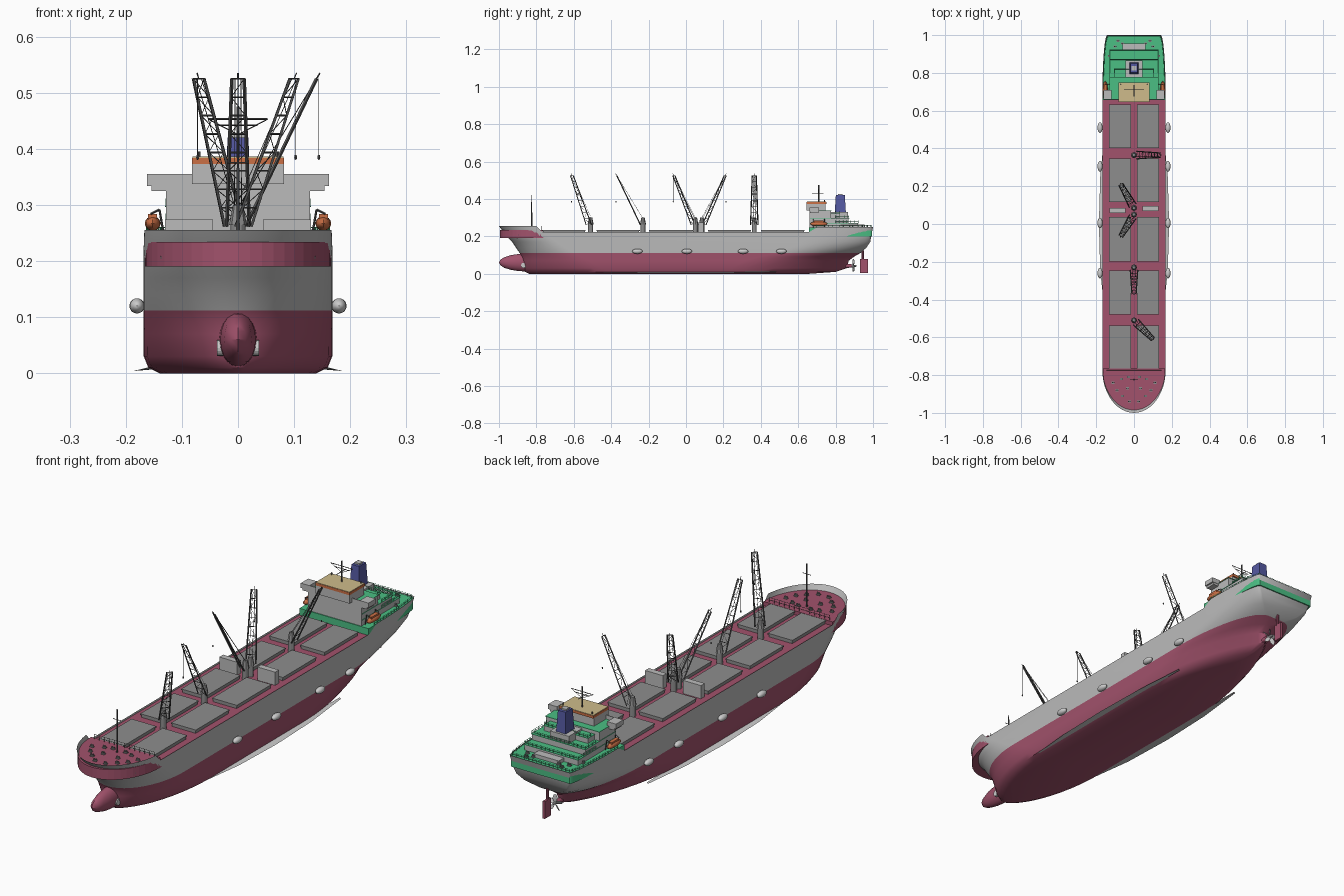
import bpy, bmesh, math
from mathutils import Vector, Matrix

if "Cube" in bpy.data.objects:
    bpy.data.objects.remove(bpy.data.objects["Cube"])

def mat(name, c):
    m = bpy.data.materials.new(name)
    m.diffuse_color = (*c, 1)
    m.use_nodes = True
    m.node_tree.nodes["Principled BSDF"].inputs["Base Color"].default_value = m.diffuse_color
    return m

MAROON = mat("maroon", (0.36, 0.085, 0.15))
GREEN = mat("green", (0.07, 0.52, 0.23))
ORANGE = mat("orange", (0.60, 0.16, 0.06))
TAN = mat("tan", (0.62, 0.50, 0.26))
BLUE = mat("blue", (0.09, 0.10, 0.36))
GREY = mat("hull_grey", (0.5, 0.5, 0.5))
DARK = mat("dark_grey", (0.10, 0.10, 0.10))
HATCH = mat("hatch_grey", (0.27, 0.27, 0.27))

def finish(name, bm, *mats, smooth=False):
    bmesh.ops.recalc_face_normals(bm, faces=bm.faces[:])
    me = bpy.data.meshes.new(name)
    bm.to_mesh(me)
    bm.free()
    for m in mats:
        me.materials.append(m)
    ob = bpy.data.objects.new(name, me)
    bpy.context.collection.objects.link(ob)
    if smooth:
        bpy.context.view_layer.objects.active = ob
        ob.select_set(True)
        bpy.ops.object.shade_smooth_by_angle(angle=math.radians(35))
        ob.select_set(False)
    return ob

def box(bm, x0, x1, y0, y1, z0, z1):
    m = Matrix.Translation(((x0+x1)/2, (y0+y1)/2, (z0+z1)/2)) @ Matrix.Diagonal((x1-x0, y1-y0, z1-z0, 1))
    bmesh.ops.create_cube(bm, size=1, matrix=m)

def bar(bm, a, b, r, r2=None, n=4):
    a, b = Vector(a), Vector(b)
    d = b - a
    m = Matrix.Translation((a+b)/2) @ d.to_track_quat('Z', 'Y').to_matrix().to_4x4()
    bmesh.ops.create_cone(bm, cap_ends=True, segments=n, radius1=r, radius2=r if r2 is None else r2, depth=d.length, matrix=m)

def ball(bm, c, r, u=16, v=10):
    bmesh.ops.create_uvsphere(bm, u_segments=u, v_segments=v, radius=1, matrix=Matrix.Translation(c) @ Matrix.Diagonal((*r, 1)))

def prism(bm, pts, z0, z1):
    lo = [bm.verts.new((x, y, z0)) for x, y in pts]
    hi = [bm.verts.new((x, y, z1)) for x, y in pts]
    bm.faces.new(lo)
    bm.faces.new(hi)
    for i in range(len(pts)):
        j = (i+1) % len(pts)
        bm.faces.new((lo[i], lo[j], hi[j], hi[i]))

def rail(bm, pts, h=0.013, step=0.02):
    for a, b in zip(pts, pts[1:]):
        a, b = Vector(a), Vector(b)
        n = max(1, round((b-a).length/step))
        for i in range(n+1):
            p = a.lerp(b, i/n)
            bar(bm, p, p + Vector((0, 0, h)), 0.0011)
        for k in (0.5, 1):
            o = Vector((0, 0, h*k))
            bar(bm, a+o, b+o, 0.0008)

# Hull waterlines: z, half beam, bow y, bow run, bow power, stern y, stern run, stern power, transom half width
LEVELS = [(0.000, 0.140, -0.84, 0.45, 1.3, 0.66, 0.45, 1.4, 0),
          (0.010, 0.160, -0.86, 0.45, 1.2, 0.80, 0.58, 1.7, 0),
          (0.030, 0.168, -0.87, 0.42, 1.1, 0.86, 0.62, 1.7, 0),
          (0.070, 0.168, -0.875, 0.36, 1.0, 0.87, 0.55, 1.4, 0.004),
          (0.092, 0.168, -0.88, 0.32, 1.0, 0.90, 0.50, 1.1, 0.01),
          (0.112, 0.168, -0.89, 0.29, 1.0, 0.935, 0.45, 1.0, 0.04),
          (0.140, 0.168, -0.91, 0.26, 1.0, 0.965, 0.40, 1.0, 0.09),
          (0.170, 0.168, -0.93, 0.24, 1.0, 0.985, 0.36, 1.0, 0.118),
          (0.200, 0.168, -0.96, 0.22, 1.0, 0.99, 0.34, 1.0, 0.132),
          (0.224, 0.168, -1.00, 0.23, 1.0, 1.00, 0.34, 1.0, 0.142)]
N = 12

def waterline(z, hb, by, br, bp, sy, sr, sp, w, sheer=False):
    half = [k/N*math.pi/2 for k in range(N+1)]
    pts = [(hb*math.sin(a)**bp, by + br*(1-math.cos(a))) for a in half]
    pts += [(w + (hb-w)*math.sin(a)**sp, sy - sr*(1-math.cos(a))) for a in reversed(half)]
    out = []
    for x, y in pts:
        up = 0
        if sheer:
            up = 0.031*min(1, max(0, (-0.77-y)/0.03)) + 0.026*min(1, max(0, (y-0.66)/0.02))
        out.append((x, y, z+up))
    return out

rows = [waterline(*l, sheer=(i == len(LEVELS)-1)) for i, l in enumerate(LEVELS)]
bm = bmesh.new()
side = {s: [[bm.verts.new((s*x, y, z)) for x, y, z in r] for r in rows] for s in (1, -1)}
for i in range(len(rows)-1):
    under = 1 if LEVELS[i][0] < 0.11 else 0
    for s in (1, -1):
        for k in range(2*N+1):
            g = side[s]
            bm.faces.new((g[i][k], g[i][k+1], g[i+1][k+1], g[i+1][k])).material_index = under
    bm.faces.new((side[1][i][-1], side[-1][i][-1], side[-1][i+1][-1], side[1][i+1][-1])).material_index = under
for k in range(2*N+1):
    bm.faces.new((side[1][0][k], side[1][0][k+1], side[-1][0][k+1], side[-1][0][k])).material_index = 1
bmesh.ops.remove_doubles(bm, verts=bm.verts[:], dist=0.0002)
finish("hull", bm, GREY, MAROON, smooth=True)

# Bulbous bow with thruster discs
bm = bmesh.new()
ball(bm, (0, -0.85, 0.06), (0.034, 0.15, 0.048))
finish("bulb", bm, MAROON, smooth=True)
bm = bmesh.new()
for s in (1, -1):
    bar(bm, (s*0.02, -0.868, 0.045), (s*0.037, -0.868, 0.045), 0.014, n=16)
finish("bow_thrusters", bm)

# Decks, cut from the top waterline
top = [(x*0.985, y*0.995) for x, y, z in rows[-1]]
fore = [p for p in top if p[1] < -0.76]
aft = [p for p in top if p[1] > 0.655]
def both(pts):
    return pts + [(-x, y) for x, y in reversed(pts) if x > 0.001]
bm = bmesh.new()
prism(bm, both(fore), 0.19, 0.234)
box(bm, -0.166, 0.166, -0.78, 0.67, 0.19, 0.217)
finish("main_deck", bm, MAROON)
bm = bmesh.new()
prism(bm, both(aft), 0.2, 0.2465)
finish("stern_deck", bm, GREEN)

# Cargo hatches
bm = bmesh.new()
for y0, y1 in ((-0.765, -0.54), (-0.475, -0.25), (-0.195, 0.035), (0.12, 0.345), (0.405, 0.63)):
    for s in (1, -1):
        xa, xb = sorted((s*0.018, s*0.13))
        box(bm, xa, xb, y0, y1, 0.21, 0.228)
        box(bm, xa-0.003, xb+0.003, y0-0.003, y1+0.003, 0.228, 0.233)
finish("hatches", bm, HATCH)

# Midship deck houses
bm = bmesh.new()
box(bm, -0.13, -0.045, 0.058, 0.084, 0.21, 0.274)
box(bm, 0.045, 0.13, 0.068, 0.094, 0.21, 0.274)
finish("deck_houses", bm, GREY)

# Cranes: pedestal, ladder jib, stays and hook
def crane(i, y, dx, dy):
    bm = bmesh.new()
    bar(bm, (0, y, 0.21), (0, y, 0.268), 0.013, n=12)
    bar(bm, (0, y, 0.264), (0, y, 0.30), 0.016, 0.009, n=8)
    finish(f"crane_pedestal_{i}", bm, HATCH)
    bm = bmesh.new()
    d = Vector((dx, dy, 0))
    h = d.normalized()
    n = Vector((-h.y, h.x, 0))
    a, b = Vector((0, y, 0.262)) + h*0.014, Vector((0, y, 0.525)) + d
    rung = lambda t, s: a.lerp(b, t) + n*s*(0.02 - 0.009*t)
    for s in (1, -1):
        bar(bm, rung(0, s), rung(1, s), 0.0032)
        bar(bm, Vector((0, y, 0.295)) + n*s*0.006, rung(1, s*0.5), 0.0008)
    for k in range(1, 9):
        bar(bm, rung(k/8, -1), rung(k/8, 1), 0.0015)
    for k in range(8):
        bar(bm, rung(k/8, 1 - 2*(k % 2)), rung((k+1)/8, 2*(k % 2) - 1), 0.0008)
    bar(bm, b, b + Vector((0, 0, 0.01)) + h*0.006, 0.0014)
    tip = b + h*0.004
    hook = Vector((tip.x, tip.y, 0.385))
    bar(bm, tip, hook, 0.0006)
    ball(bm, hook, (0.003, 0.003, 0.005), 6, 4)
    finish(f"crane_jib_{i}", bm, DARK)

for i, c in enumerate(((-0.51, 0.1, -0.1), (-0.23, 0, -0.14), (0.05, -0.07, -0.115), (0.085, -0.07, 0.125), (0.365, 0.14, 0))):
    crane(i+1, *c)

# Accommodation tiers, each with a green deck and railing
house, decks, rails = bmesh.new(), bmesh.new(), bmesh.new()
for w, y1, z0, z1 in ((0.128, 0.92, 0.245, 0.272), (0.128, 0.87, 0.272, 0.298), (0.105, 0.82, 0.298, 0.322)):
    box(house, -w, w, 0.662, y1, z0, z1-0.002)
    box(decks, -w-0.002, w+0.002, 0.664, y1+0.003, z1-0.002, z1)
    rail(rails, [(-w, 0.80, z1), (-w, y1, z1), (w, y1, z1), (w, 0.80, z1)])
box(house, -0.128, 0.128, 0.66, 0.775, 0.245, 0.336)
box(house, -0.06, 0.06, 0.86, 0.955, 0.245, 0.262)
# Bridge wings
for s in (1, -1):
    xa, xb = sorted((s*0.12, s*0.162))
    box(house, xa, xb, 0.66, 0.71, 0.334, 0.355)
    xa, xb = sorted((s*0.12, s*0.154))
    box(house, xa, xb, 0.662, 0.708, 0.325, 0.334)
box(house, -0.15, 0.15, 0.66, 0.663, 0.334, 0.355)
box(decks, -0.13, 0.13, 0.663, 0.778, 0.336, 0.338)
box(house, -0.082, 0.082, 0.645, 0.745, 0.337, 0.373)
finish("accommodation", house, GREY)
finish("tier_decks", decks, GREEN)
outline = [(x*0.985, y*0.995, 0.2465) for x, y in aft if y > 0.66]
rail(rails, outline + [(-x, y, z) for x, y, z in reversed(outline)])
finish("stern_railings", rails, GREEN)
bm = bmesh.new()
box(bm, -0.082, 0.082, 0.645, 0.75, 0.373, 0.384)
finish("wheelhouse_band", bm, ORANGE)
bm = bmesh.new()
box(bm, -0.081, 0.081, 0.646, 0.749, 0.384, 0.386)
finish("wheelhouse_roof", bm, TAN)

# Funnel
bm = bmesh.new()
m = Matrix.Translation((0, 0.825, 0.363)) @ Matrix.Diagonal((1, 1.3, 1, 1)) @ Matrix.Rotation(math.pi/4, 4, 'Z')
bmesh.ops.create_cone(bm, cap_ends=True, segments=4, radius1=0.034, radius2=0.026, depth=0.115, matrix=m)
finish("funnel", bm, BLUE)
bm = bmesh.new()
box(bm, -0.045, 0.045, 0.775, 0.865, 0.296, 0.33)
box(bm, -0.012, 0.012, 0.813, 0.837, 0.42, 0.427)
finish("funnel_base_and_cap", bm, GREY)

# Radar mast and foremast
bm = bmesh.new()
bar(bm, (0, 0.71, 0.38), (0, 0.71, 0.475), 0.003, n=6)
bar(bm, (-0.053, 0.71, 0.453), (0.053, 0.71, 0.453), 0.0016)
bar(bm, (-0.035, 0.71, 0.442), (0.035, 0.71, 0.442), 0.0016)
bar(bm, (0, 0.675, 0.43), (0, 0.735, 0.43), 0.002)
for s in (1, -1):
    bar(bm, (s*0.053, 0.71, 0.453), (0, 0.71, 0.425), 0.001)
    bar(bm, (s*0.07, 0.74, 0.385), (s*0.07, 0.74, 0.395), 0.003)
bar(bm, (0, -0.825, 0.23), (0, -0.825, 0.42), 0.004, 0.002, n=6)
bar(bm, (-0.02, -0.825, 0.375), (0.02, -0.825, 0.375), 0.0014)
rail(bm, [(-0.145, -0.775, 0.234), (0.145, -0.775, 0.234)], 0.02, 0.025)
finish("masts_and_fore_rail", bm, DARK)

# Mooring bollards, winches and ventilators
bm = bmesh.new()
for x, y in ((0.03, -0.81), (0.065, -0.82), (0.11, -0.84), (0.09, -0.88), (0.035, -0.87), (0.06, -0.91), (0.025, -0.94),
             (0.06, 0.955), (0.1, 0.94), (0.13, 0.89), (0.085, 0.97)):
    z = 0.234 if y < 0 else 0.2465
    for s in (1, -1):
        box(bm, s*x-0.008, s*x+0.008, y-0.006, y+0.006, z-0.001, z+0.003)
        for o in (-0.004, 0.004):
            bar(bm, (s*x+o, y, z), (s*x+o, y, z+0.011), 0.003, n=8)
finish("bollards", bm, HATCH)

# Lifeboats with davits, and anchors
boats, gear, anchors = bmesh.new(), bmesh.new(), bmesh.new()
for s in (1, -1):
    ball(boats, (s*0.152, 0.71, 0.267), (0.014, 0.046, 0.013), 12, 8)
    box(boats, s*0.152-0.008, s*0.152+0.008, 0.685, 0.735, 0.268, 0.284)
    for y in (0.68, 0.74):
        bar(gear, (s*0.132, y, 0.245), (s*0.14, y, 0.292), 0.002)
        bar(gear, (s*0.14, y, 0.292), (s*0.156, y, 0.284), 0.002)
    bar(anchors, (s*0.112, -0.918, 0.224), (s*0.12, -0.91, 0.205), 0.004, n=6)
    bar(anchors, (s*0.105, -0.918, 0.208), (s*0.135, -0.89, 0.206), 0.005, n=6)
finish("lifeboats", boats, ORANGE, smooth=True)
finish("davits", gear, DARK)
finish("anchors", anchors, DARK)

# Side fenders and bilge fins
fend, fins = bmesh.new(), bmesh.new()
for s in (1, -1):
    for y in (-0.26, 0.005, 0.305, 0.51):
        ball(fend, (s*0.18, y, 0.12), (0.0135, 0.028, 0.0135))
    edge = [(-0.45, 0), (-0.25, 0.75), (0, 1), (0.25, 0.75), (0.48, 0)]
    inner = [[fins.verts.new((s*0.15, y, z)) for y, k in edge] for z in (0.007, 0.013)]
    outer = [fins.verts.new((s*(0.157+0.029*k), y, 0.009-0.005*k)) for y, k in edge]
    for g in inner:
        for k in range(4):
            fins.faces.new((g[k], g[k+1], outer[k+1], outer[k]))
finish("fenders", fend, smooth=True)
finish("bilge_fins", fins)

# Rudder and propeller
bm = bmesh.new()
box(bm, -0.005, 0.005, 0.93, 0.972, 0.003, 0.078)
bar(bm, (0, 0.945, 0.07), (0, 0.945, 0.125), 0.006, n=8)
bar(bm, (0, 0.78, 0.042), (0, 0.885, 0.042), 0.016, 0.009, n=12)
finish("rudder", bm, MAROON)
bm = bmesh.new()
bar(bm, (0, 0.88, 0.042), (0, 0.912, 0.042), 0.009, 0.004, n=10)
for k in range(5):
    m = (Matrix.Translation((0, 0.895, 0.042)) @ Matrix.Rotation(k*math.tau/5, 4, 'Y') @ Matrix.Translation((0, 0, 0.021))
         @ Matrix.Rotation(0.6, 4, 'Z') @ Matrix.Diagonal((0.010, 0.0015, 0.017, 1)))
    bmesh.ops.create_uvsphere(bm, u_segments=10, v_segments=6, radius=1, matrix=m)
finish("propeller", bm)
